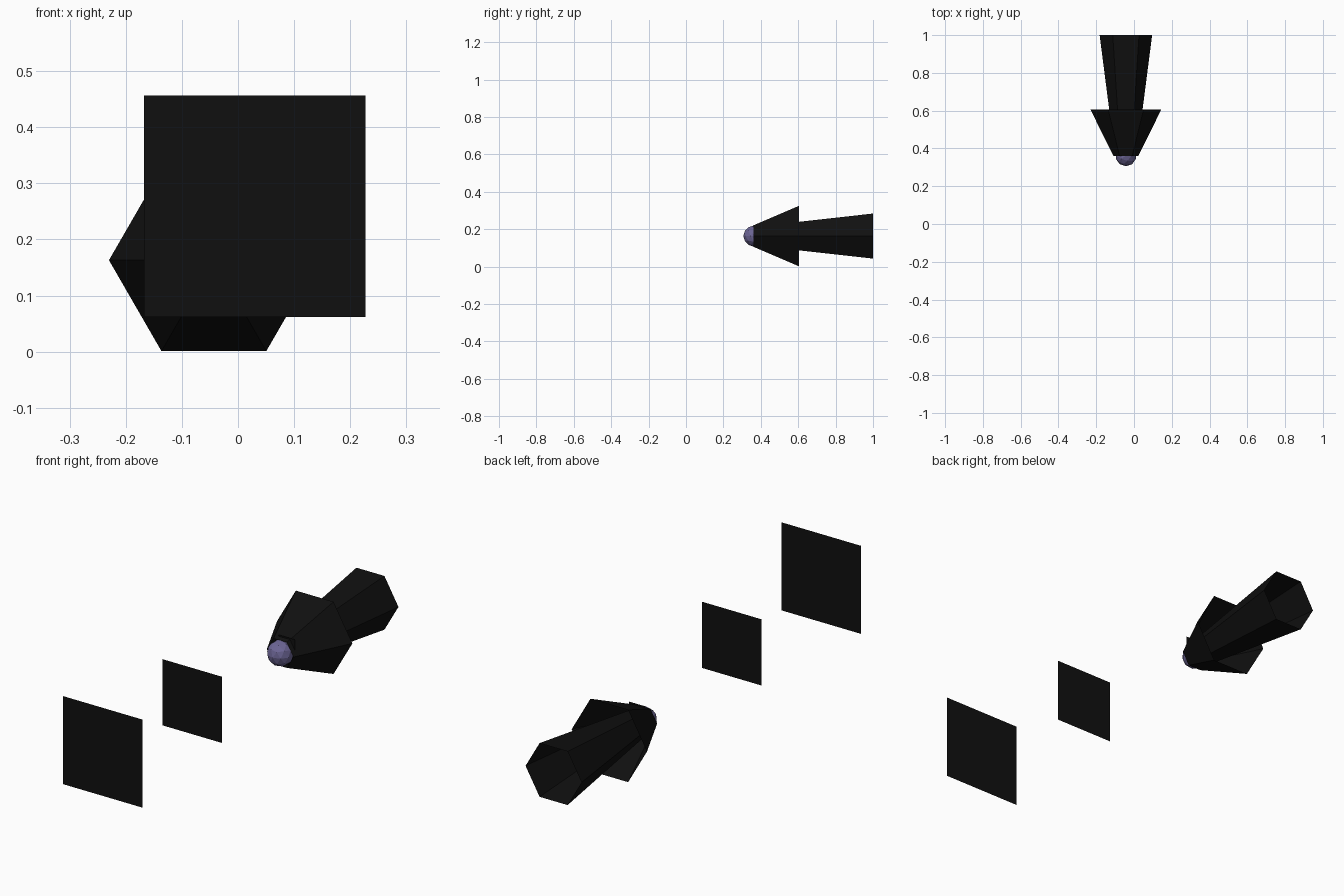
import bpy, bmesh
from math import cos, sin, pi
from mathutils import Matrix

if "Cube" in bpy.data.objects:
    bpy.data.objects.remove(bpy.data.objects["Cube"], do_unlink=True)

AXIS_X, AXIS_Z = -0.043, 0.163   # long axis of the body


def material(name, rgb):
    mat = bpy.data.materials.new(name)
    mat.use_nodes = True
    mat.diffuse_color = (*rgb, 1)
    mat.node_tree.nodes["Principled BSDF"].inputs["Base Color"].default_value = (*rgb, 1)
    return mat


black = material("black", (0.005, 0.005, 0.005))
violet = material("dusty violet", (0.15, 0.13, 0.3))


def finish(name, bm, mat):
    mesh = bpy.data.meshes.new(name)
    bm.to_mesh(mesh)
    bm.free()
    mesh.materials.append(mat)
    obj = bpy.data.objects.new(name, mesh)
    bpy.context.collection.objects.link(obj)
    return obj


def hex_tube(name, rings):
    """Open six-sided shell along y through (y, radius) rings."""
    bm = bmesh.new()
    loops = []
    for y, r in rings:
        loops.append([bm.verts.new((AXIS_X + r * cos(k * pi / 3), y,
                                    AXIS_Z + r * sin(k * pi / 3))) for k in range(6)])
    for a, b in zip(loops, loops[1:]):
        for k in range(6):
            n = (k + 1) % 6
            bm.faces.new((a[k], b[k], b[n], a[n]))
    bmesh.ops.recalc_face_normals(bm, faces=bm.faces)
    return finish(name, bm, black)


def square_plate(name, x, y, z, size):
    """Flat upright square facing the front."""
    bm = bmesh.new()
    h = size / 2
    corners = [(-h, -h), (h, -h), (h, h), (-h, h)]
    bm.faces.new([bm.verts.new((x + u, y, z + v)) for u, v in corners])
    return finish(name, bm, black)


# Body: flaring barrel inside a hollow cone
hex_tube("barrel", [(0.37, 0.058), (1.0, 0.139)])
hex_tube("nose_cone", [(0.36, 0.066), (0.605, 0.187)])

# Round tip
bm = bmesh.new()
bmesh.ops.create_icosphere(bm, subdivisions=2, radius=0.056,
                           matrix=Matrix.Translation((AXIS_X, 0.362, AXIS_Z)))
finish("tip_ball", bm, violet)

# Free-standing plates ahead of the tip, growing with distance
square_plate("small_plate", -0.022, 0.377, 0.194, 0.08)
square_plate("middle_plate", 0.006, -0.333, 0.226, 0.297)
square_plate("large_plate", 0.03, -1.0, 0.259, 0.395)
